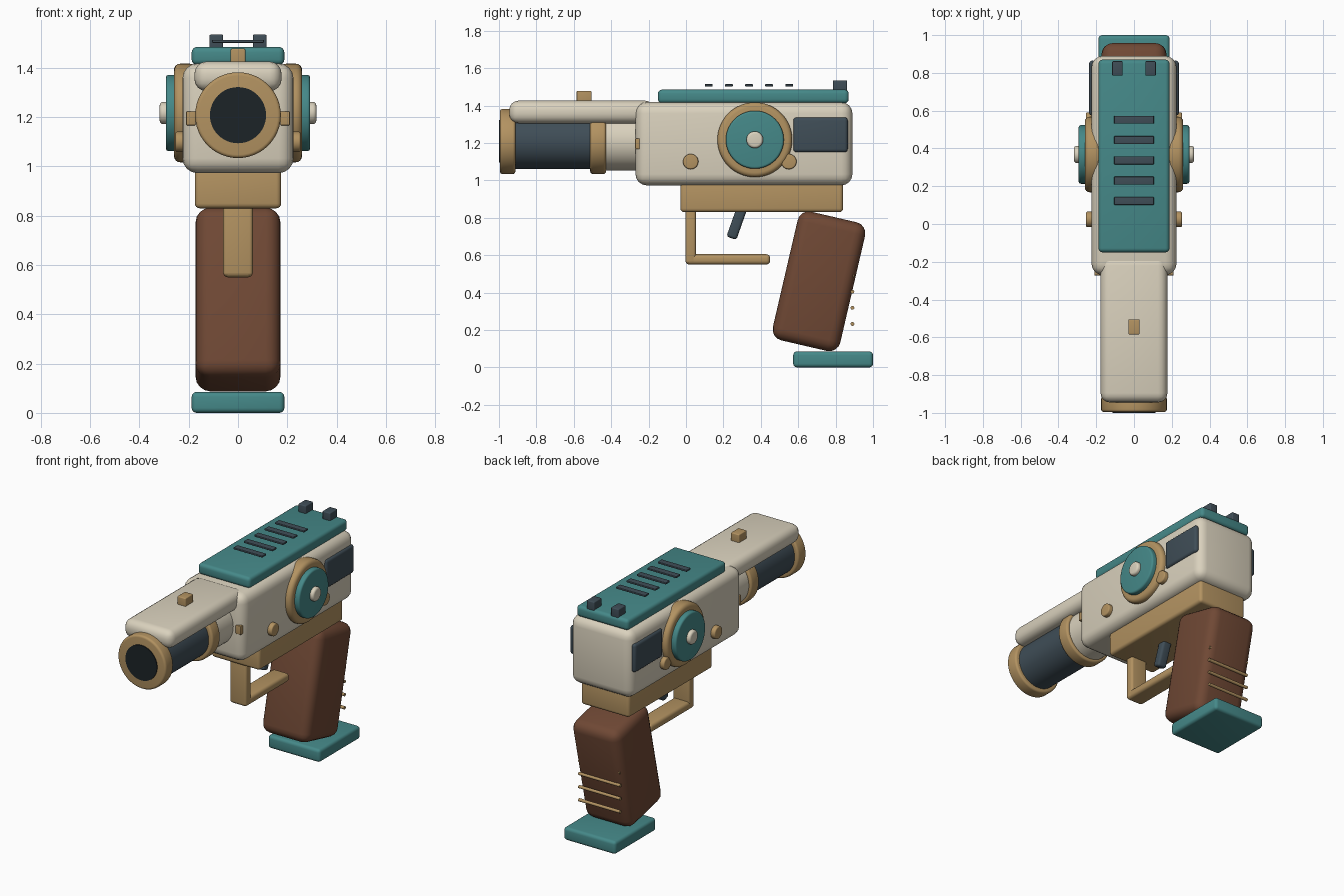
import bpy, bmesh, math
from mathutils import Matrix, Vector

if "Cube" in bpy.data.objects:
    bpy.data.objects.remove(bpy.data.objects["Cube"])


def material(name, rgb):
    m = bpy.data.materials.new(name)
    m.diffuse_color = (*rgb, 1)
    m.use_nodes = True
    m.node_tree.nodes["Principled BSDF"].inputs["Base Color"].default_value = m.diffuse_color
    return m


CREAM = material("cream", (0.70, 0.64, 0.51))
TEAL = material("teal", (0.06, 0.25, 0.25))
TAN = material("tan", (0.45, 0.29, 0.12))
BROWN = material("brown", (0.16, 0.065, 0.035))
STEEL = material("steel", (0.05, 0.075, 0.095))
BLACK = material("black", (0.012, 0.017, 0.02))


def finish(name, bm, mat):
    bmesh.ops.recalc_face_normals(bm, faces=bm.faces[:])
    me = bpy.data.meshes.new(name)
    bm.to_mesh(me)
    bm.free()
    me.materials.append(mat)
    ob = bpy.data.objects.new(name, me)
    bpy.context.collection.objects.link(ob)
    bpy.ops.object.select_all(action='DESELECT')
    ob.select_set(True)
    bpy.context.view_layer.objects.active = ob
    bpy.ops.object.shade_smooth_by_angle(angle=math.radians(40))
    return ob


def bevel(bm, edges, r):
    if r:
        bmesh.ops.bevel(bm, geom=edges, offset=r, segments=4, profile=0.5,
                        affect='EDGES', clamp_overlap=True)


def box(name, mat, x, y, z, r=0.0, tilt=0.0):
    """Rounded box from (min, max) ranges, tilted about its own x axis."""
    lo, hi = Vector((x[0], y[0], z[0])), Vector((x[1], y[1], z[1]))
    bm = bmesh.new()
    bmesh.ops.create_cube(bm, size=1, matrix=Matrix.Diagonal((*(hi - lo), 1)))
    bevel(bm, bm.edges[:], r)
    bm.transform(Matrix.Translation((lo + hi) / 2) @ Matrix.Rotation(tilt, 4, 'X'))
    return finish(name, bm, mat)


def cyl(name, mat, axis, span, centre, radius, r=0.0, sides=48):
    """Cylinder along 'X' or 'Y'; centre is the other two coordinates."""
    bm = bmesh.new()
    bmesh.ops.create_cone(bm, cap_ends=True, segments=sides, radius1=radius,
                          radius2=radius, depth=abs(span[1] - span[0]))
    caps = [e for e in bm.edges if abs(e.verts[0].co.z - e.verts[1].co.z) < 1e-5]
    bevel(bm, caps, r)
    mid = (span[0] + span[1]) / 2
    if axis == 'X':
        loc, rot = (mid, *centre), Matrix.Rotation(math.pi / 2, 4, 'Y')
    else:
        loc, rot = (centre[0], mid, centre[1]), Matrix.Rotation(math.pi / 2, 4, 'X')
    bm.transform(Matrix.Translation(loc) @ rot)
    return finish(name, bm, mat)


def sym(w):
    return (-w, w)


# Main housing, lower frame and top slide
box("body", CREAM, sym(0.225), (-0.27, 0.89), (0.973, 1.418), 0.06)
box("lower_frame", TAN, sym(0.175), (-0.03, 0.84), (0.83, 0.99), 0.02)
box("top_slide", TEAL, sym(0.188), (-0.15, 0.87), (1.412, 1.485), 0.022)

# Vent slats above the slide
for i in range(5):
    y = 0.122 + 0.1075 * i
    box(f"vent_slat_{i + 1}", STEEL, sym(0.105), (y - 0.021, y + 0.021), (1.502, 1.514), 0.003)

# Barrel assembly
AX = (0, 1.208)
cyl("barrel_root", CREAM, 'Y', (-0.45, -0.2), AX, 0.155)
cyl("barrel", STEEL, 'Y', (-0.95, -0.45), AX, 0.147)
cyl("muzzle_ring", TAN, 'Y', (-0.995, -0.912), AX, 0.174, 0.014)
cyl("barrel_collar", TAN, 'Y', (-0.512, -0.428), AX, 0.174, 0.014)
cyl("muzzle_bore", BLACK, 'Y', (-1.0, -0.95), AX, 0.114)
box("barrel_shroud", CREAM, sym(0.177), (-0.945, -0.17), (1.305, 1.426), 0.05)
box("front_sight", TAN, sym(0.03), (-0.585, -0.505), (1.41, 1.478), 0.006)

# Details repeated on both sides
for s, side in ((-1, "left"), (1, "right")):
    def xr(a, b):
        return (min(s * a, s * b), max(s * a, s * b))
    box(f"rear_sight_{side}", STEEL, xr(0.06, 0.116), (0.785, 0.862), (1.47, 1.535), 0.006)
    box(f"front_lug_{side}", TAN, xr(0.172, 0.21), (-0.272, -0.24), (1.167, 1.224), 0.004)
    box(f"side_window_{side}", STEEL, xr(0.2, 0.238), (0.573, 0.865), (1.15, 1.337), 0.018)
    cyl(f"dial_rim_{side}", TAN, 'X', xr(0.17, 0.26), (0.368, 1.217), 0.2, 0.025, 64)
    cyl(f"dial_face_{side}", TEAL, 'X', xr(0.23, 0.293), (0.368, 1.217), 0.155, 0.012, 64)
    cyl(f"dial_knob_{side}", CREAM, 'X', xr(0.27, 0.318), (0.368, 1.217), 0.045, 0.014, 32)
    for n, y in (("front", 0.025), ("rear", 0.55)):
        cyl(f"{n}_screw_{side}", TAN, 'X', xr(0.2, 0.254), (y, 1.10), 0.041, 0.008, 32)

# Trigger and guard
box("guard_post", TAN, sym(0.06), (-0.003, 0.053), (0.555, 0.85), 0.014)
box("guard_bar", TAN, sym(0.06), (-0.003, 0.45), (0.55, 0.605), 0.02)
box("trigger", STEEL, sym(0.032), (0.248, 0.304), (0.685, 0.885), 0.015, -0.34)

# Slanted grip, its rear ribs and the base plate
box("grip", BROWN, sym(0.172), (0.526, 0.896), (0.107, 0.813), 0.06, -0.228)
for i in range(4):
    cyl(f"grip_rib_{i + 1}", TAN, 'X', sym(0.15), (0.89, 0.232 + 0.086 * i), 0.01, 0, 16)
box("base_plate", TEAL, sym(0.188), (0.573, 1.0), (0.0, 0.085), 0.02)
